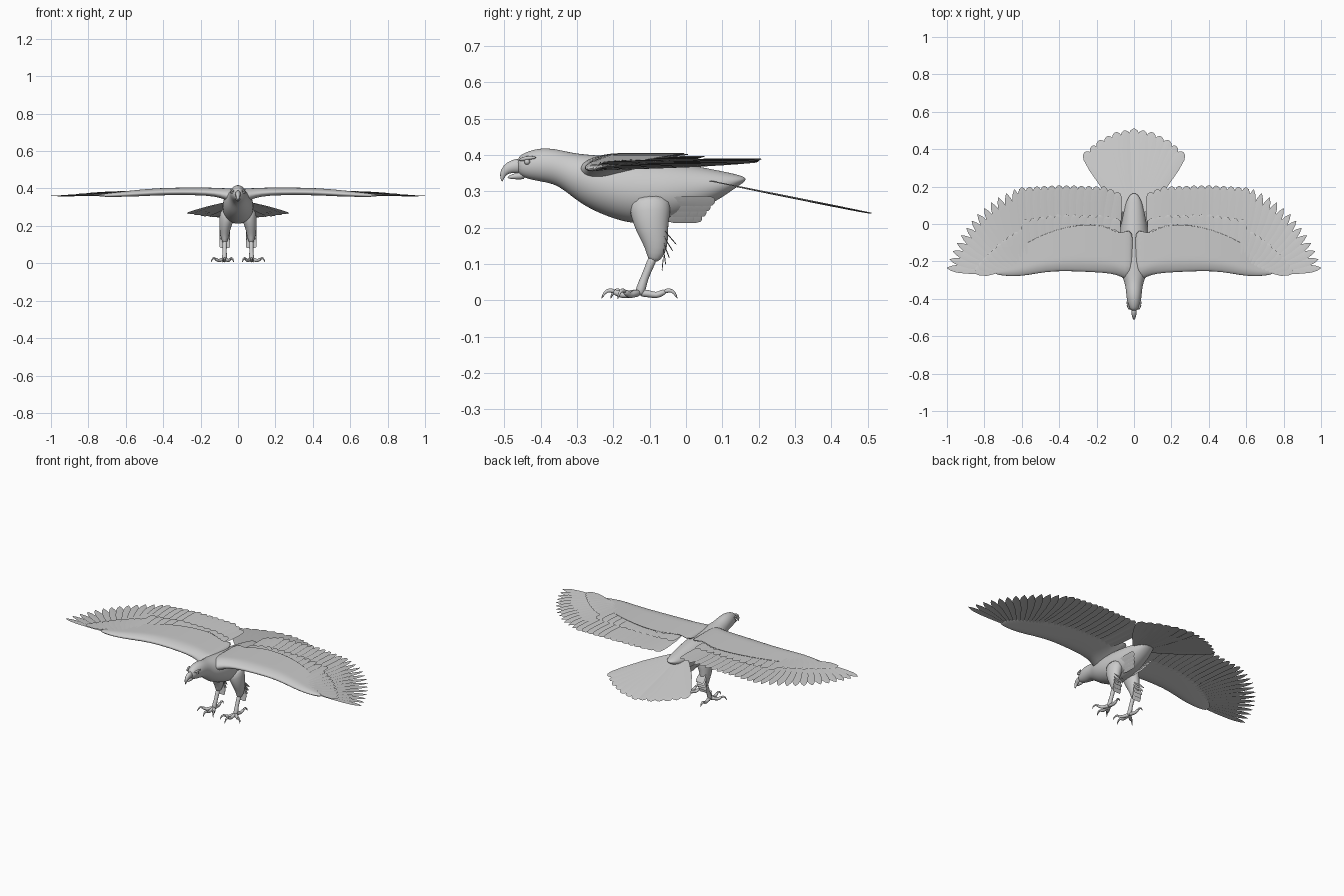
import bpy, bmesh, math
from mathutils import Vector as V

cube = bpy.data.objects.get("Cube")
if cube:
    bpy.data.objects.remove(cube)

grey = bpy.data.materials.new("plain grey")
grey.use_nodes = True
colour = (0.6, 0.6, 0.6, 1)
grey.diffuse_color = colour
grey.node_tree.nodes["Principled BSDF"].inputs["Base Color"].default_value = colour


def finish(name, bm, mirror=False, smooth=0, closed=True):
    """Turn a bmesh into a named, shaded object."""
    if closed:
        bmesh.ops.recalc_face_normals(bm, faces=bm.faces)
    mesh = bpy.data.meshes.new(name)
    bm.to_mesh(mesh)
    bm.free()
    mesh.materials.append(grey)
    mesh.shade_smooth()
    obj = bpy.data.objects.new(name, mesh)
    bpy.context.collection.objects.link(obj)
    if mirror:
        obj.modifiers.new("mirror", 'MIRROR').use_mirror_merge = False
    if smooth:
        obj.modifiers.new("subdivide", 'SUBSURF').levels = smooth
        obj.modifiers["subdivide"].render_levels = smooth
    return obj


def loft(bm, rings):
    """Skin a row of equal rings and cap both ends."""
    rows = [[bm.verts.new(p) for p in ring] for ring in rings]
    count = len(rows[0])
    for a, b in zip(rows, rows[1:]):
        for i in range(count):
            j = (i + 1) % count
            bm.faces.new((a[i], a[j], b[j], b[i]))
    bm.faces.new(rows[0])
    bm.faces.new(rows[-1])


def tube(bm, path, radii, sides=10, flat=1.0):
    """Round limb through the path points, one radius each."""
    path = [V(p) for p in path]
    rings = []
    for i, p in enumerate(path):
        along = (path[min(i + 1, len(path) - 1)] - path[max(i - 1, 0)]).normalized()
        side = along.cross(V((1, 0, 0))).normalized()
        across = side.cross(along)
        angles = [math.tau * k / sides for k in range(sides)]
        rings.append([p + radii[i] * (side * math.cos(a) + across * flat * math.sin(a)) for a in angles])
    loft(bm, rings)


def along_line(points, t):
    """Point at fraction t of a polyline's length."""
    points = [V(p) for p in points]
    lengths = [(b - a).length for a, b in zip(points, points[1:])]
    left = t * sum(lengths)
    for a, b, size in zip(points, points[1:], lengths):
        if left <= size:
            return a.lerp(b, left / size)
        left -= size
    return points[-1]


POINTED = [(0, .4), (.3, .8), (.6, 1), (.8, .9), (.92, .55), (1, .06)]
ROUNDED = [(0, .4), (.4, .95), (.75, 1), (.92, .85), (.98, .5), (1, .15)]


def feather(bm, root, tip, half, shape, roll=.12, up=V((0, 0, 1))):
    """Single vane with a raised quill, rolled so that neighbours overlap."""
    root, tip = V(root), V(tip)
    side = (tip - root).cross(up).normalized()
    side = (side + up * roll).normalized()
    rows = []
    for t, w in shape:
        mid = root.lerp(tip, t)
        rows.append([bm.verts.new(p) for p in
                     (mid - side * half * w, mid + up * half * .06, mid + side * half * w)])
    for a, b in zip(rows, rows[1:]):
        for i in (0, 1):
            face = bm.faces.new((a[i], a[i + 1], b[i + 1], b[i]))
            face.normal_update()
            if face.normal.dot(up) < 0:
                face.normal_flip()


# Body, neck and head: y, top, bottom, half width
stations = [(-.465, .392, .35, .016), (-.445, .408, .335, .03), (-.4, .421, .326, .04),
            (-.355, .417, .318, .044), (-.315, .407, .285, .05), (-.27, .402, .252, .07),
            (-.2, .398, .222, .084), (-.13, .392, .205, .085), (-.05, .384, .215, .08),
            (.02, .372, .24, .066), (.09, .358, .275, .052), (.14, .347, .312, .034), (.165, .338, .328, .012)]
bm = bmesh.new()
rings = []
for y, top, low, half in stations:
    angles = [math.tau * k / 16 for k in range(16)]
    rings.append([V((half * math.cos(a), y, (top + low) / 2 + (top - low) / 2 * math.sin(a))) for a in angles])
loft(bm, rings)
finish("body", bm, smooth=2)

# Hooked beak and lower jaw
bm = bmesh.new()
tube(bm, [(0, -.45, .37), (0, -.475, .369), (0, -.495, .361), (0, -.506, .345), (0, -.506, .326)],
     [.024, .02, .015, .009, .002], flat=.75)
tube(bm, [(0, -.44, .345), (0, -.47, .341), (0, -.492, .338)], [.014, .009, .003])
finish("beak", bm, smooth=1)

# Eyes and brow ridges
bm = bmesh.new()
bmesh.ops.create_uvsphere(bm, u_segments=12, v_segments=8, radius=.008)
bmesh.ops.translate(bm, verts=bm.verts, vec=(.031, -.437, .381))
finish("eyes", bm, mirror=True)
bm = bmesh.new()
tube(bm, [(.023, -.46, .385), (.032, -.44, .392), (.038, -.41, .393)], [.004, .007, .003])
finish("brows", bm, mirror=True, smooth=1)

# Fleshy wing arms: x, leading y, trailing y, top, thickness
bm = bmesh.new()
rings = []
for x, lead, trail, top, thick in [(.0, -.31, -.02, .398, .09), (.05, -.295, -.04, .4, .085),
                                   (.09, -.272, -.05, .402, .062), (.16, -.262, .0, .405, .05),
                                   (.3, -.255, .0, .405, .047), (.42, -.252, -.03, .402, .045),
                                   (.52, -.265, -.07, .394, .042), (.61, -.282, -.12, .385, .034),
                                   (.7, -.278, -.19, .374, .022), (.75, -.268, -.235, .366, .008)]:
    ring = []
    for k in range(20):
        a = math.tau * k / 20
        u = (1 - math.cos(a)) / 2
        front = .5 * math.sqrt(min(1, u * 5))
        if a <= math.pi:
            z = top - thick * (.5 - front)
        else:
            z = top - thick * (.5 + front) * (1 - u) ** .8 - .002
        ring.append(V((x, lead + u * (trail - lead), z)))
    rings.append(ring)
loft(bm, rings)
finish("wing_arms", bm, mirror=True, smooth=1)

# Flight feathers: secondaries, then fanned primaries
inner_roots = [(.105, -.14, .382), (.4, -.14, .384), (.56, -.18, .378)]
inner_tips = [(.088, .17, .378), (.16, .2, .388), (.4, .207, .388), (.6, .195, .38)]
outer_roots = [(.57, -.18, .376), (.66, -.23, .37), (.74, -.255, .362)]
outer_tips = [(.64, .185, .378), (.74, .135, .374), (.85, .04, .368),
              (.93, -.07, .364), (.975, -.16, .361), (1, -.235, .36)]
bm = bmesh.new()
for i in range(14):
    t = i / 13
    feather(bm, along_line(inner_roots, t), along_line(inner_tips, t), .029, ROUNDED)
finish("secondary_feathers", bm, mirror=True, closed=False)
bm = bmesh.new()
for i in range(13):
    t = i / 12
    feather(bm, along_line(outer_roots, t), along_line(outer_tips, t), .029 - .006 * t, POINTED)
finish("primary_feathers", bm, mirror=True, closed=False)

# Shorter covert feathers lying over the flight feathers
bm = bmesh.new()
lift = V((0, 0, .009))
for roots, tips, count, reach in ((inner_roots, inner_tips, 12, .55), (outer_roots, outer_tips, 10, .42)):
    for i in range(count):
        t = i / (count - 1)
        root, tip = along_line(roots, t), along_line(tips, t)
        feather(bm, root + lift, root.lerp(tip, reach) + lift, .027, ROUNDED, roll=.08)
finish("covert_feathers", bm, mirror=True, closed=False)

# Shoulder feathers bridging back and wing
bm = bmesh.new()
for i in range(4):
    x = .1 + i * .03
    feather(bm, (x, -.19, .397), (x + .005, -.03 + i * .012, .401), .022, ROUNDED)
finish("shoulder_feathers", bm, mirror=True, closed=False)

# Tail fan, sloping down to the back
tail_line = [(0, .51), (.1, .49), (.19, .445), (.262, .385)]
bm = bmesh.new()
for i in range(-6, 7):
    t = abs(i) / 6
    tip = along_line(tail_line, t)
    sign = 1 if i >= 0 else -1
    feather(bm, (sign * .05 * t, .07, .327), (sign * tip.x, tip.y, .327 - (tip.y - .07) * .2),
            .036, ROUNDED, roll=.08 * sign)
finish("tail_feathers", bm, closed=False)

# Feathered thighs and bare shanks
bm = bmesh.new()
tube(bm, [(.05, -.1, .29), (.06, -.098, .24), (.069, -.094, .2), (.071, -.083, .16), (.071, -.083, .13),
          (.071, -.092, .105)], [.06, .058, .046, .036, .028, .012], sides=14, flat=.72)
finish("thighs", bm, mirror=True, smooth=1)
bm = bmesh.new()
tube(bm, [(.071, -.09, .12), (.071, -.1, .095), (.071, -.115, .06), (.073, -.125, .03), (.073, -.128, .012)],
     [.014, .012, .011, .015, .012])
finish("shanks", bm, mirror=True, smooth=1)

# Loose feathers behind the thighs and under the flanks
bm = bmesh.new()
for row in range(5):
    for x in (.055, .071, .087):
        z = .195 - row * .018
        feather(bm, (x, -.062, z), (x, -.026 - row * .01, z - .042), .012, ROUNDED, up=V((0, 1, .4)).normalized())
finish("thigh_tufts", bm, mirror=True, closed=False)
bm = bmesh.new()
for row in range(4):
    for k in range(3):
        feather(bm, (.03 + row * .012, -.06 + k * .02, .225 + row * .016),
                (.035 + row * .01, .0 + k * .022 + row * .012, .228 + row * .015), .016, ROUNDED,
                up=V((.8, 0, -.6)))
finish("flank_feathers", bm, mirror=True, closed=False)

# Toes with curved claws
toes, claws = bmesh.new(), bmesh.new()
foot = V((.073, -.128, .016))
for dx, dy in ((.0, -.105), (.072, -.06), (-.05, -.08), (.008, .105)):
    reach = V((dx, dy, 0))
    spot = lambda t, z: foot + reach * t + V((0, 0, z))
    tube(toes, [spot(0, .004), spot(.25, .003), spot(.45, -.004), spot(.6, .006), spot(.7, .008)],
         [.012, .011, .009, .01, .006], sides=8)
    tube(claws, [spot(.62, .006), spot(.78, .014), spot(.92, .006), spot(1, -.013)],
         [.007, .007, .005, .001], sides=8)
finish("toes", toes, mirror=True, smooth=1)
finish("claws", claws, mirror=True, smooth=1)
